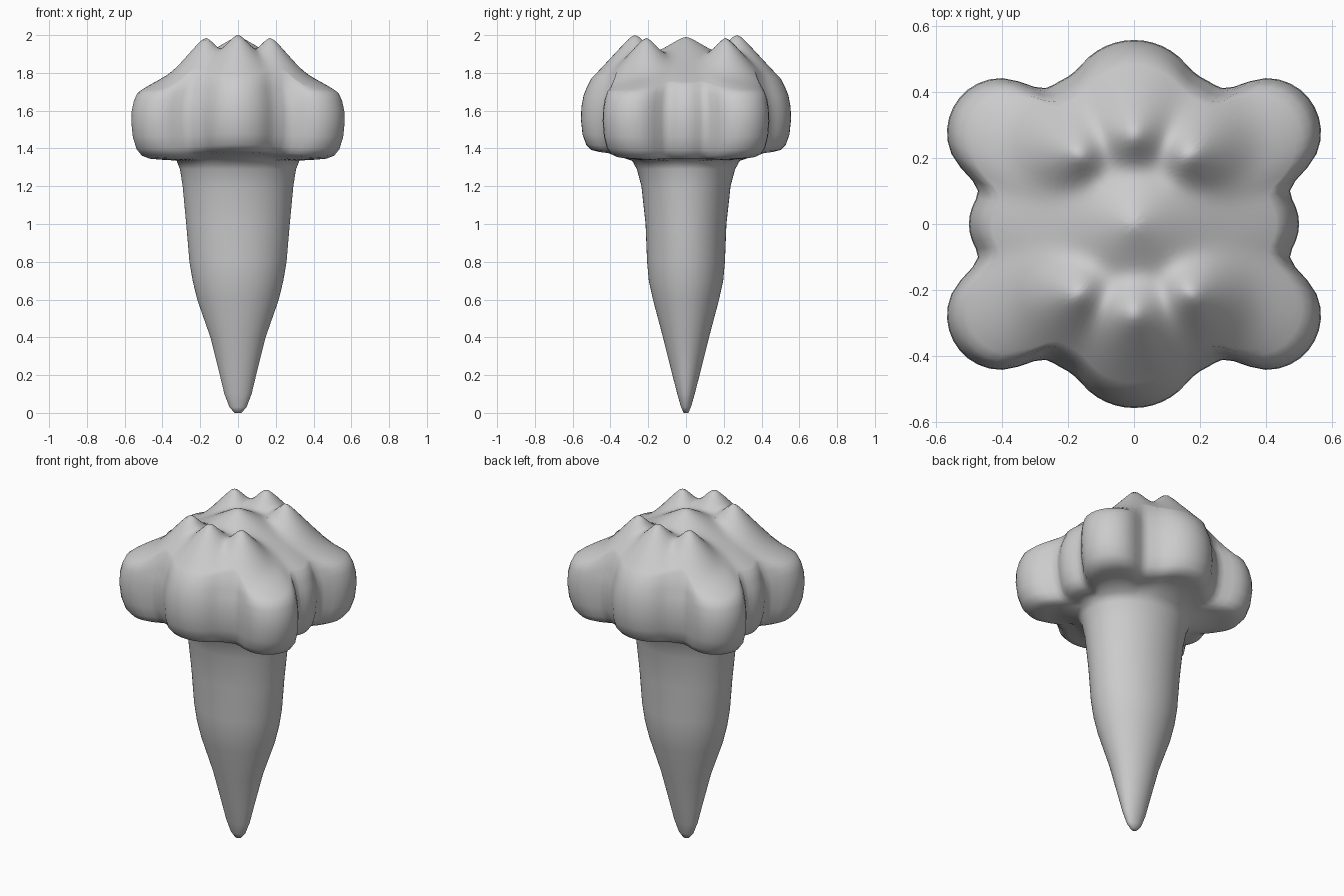
import bpy, bmesh, math

cube = bpy.data.objects.get("Cube")
if cube:
    bpy.data.objects.remove(cube, do_unlink=True)

SEGMENTS = 120

grey = bpy.data.materials.new("plain_grey")
grey.use_nodes = True
grey.diffuse_color = (0.6, 0.6, 0.6, 1)
grey.node_tree.nodes["Principled BSDF"].inputs["Base Color"].default_value = (0.6, 0.6, 0.6, 1)


def loft(name, rings, end_point):
    """Skin a stack of rings, from the bottom up; close the top at a point."""
    bm = bmesh.new()
    loops = [[bm.verts.new(p) for p in ring] for ring in rings]
    for low, high in zip(loops, loops[1:]):
        for i in range(SEGMENTS):
            j = (i + 1) % SEGMENTS
            bm.faces.new((low[i], low[j], high[j], high[i]))
    bm.faces.new(loops[0][::-1])
    tip = bm.verts.new(end_point)
    for i in range(SEGMENTS):
        bm.faces.new((loops[-1][i], loops[-1][(i + 1) % SEGMENTS], tip))
    bmesh.ops.recalc_face_normals(bm, faces=bm.faces)
    mesh = bpy.data.meshes.new(name)
    bm.to_mesh(mesh)
    bm.free()
    mesh.materials.append(grey)
    obj = bpy.data.objects.new(name, mesh)
    bpy.context.collection.objects.link(obj)
    bpy.ops.object.select_all(action='DESELECT')
    obj.select_set(True)
    bpy.context.view_layer.objects.active = obj
    bpy.ops.object.shade_smooth_by_angle(angle=math.radians(75))


angles = [2 * math.pi * i / SEGMENTS for i in range(SEGMENTS)]


def ellipse(rx, ry, z):
    return [(rx * math.cos(a), ry * math.sin(a), z) for a in angles]


# Root: tapering oval spike (half width, half depth, height)
root_profile = [
    (0.018, 0.012, 0.0), (0.045, 0.026, 0.03), (0.072, 0.046, 0.1),
    (0.096, 0.072, 0.2), (0.146, 0.122, 0.4), (0.216, 0.175, 0.6),
    (0.24, 0.197, 0.7), (0.257, 0.206, 0.8), (0.274, 0.214, 1.0),
    (0.293, 0.236, 1.2), (0.307, 0.26, 1.29), (0.325, 0.285, 1.335),
]

# Crown outline: discs for the corner, front/back and side lobes
lobes = [(sx * 0.4, sy * 0.276, 0.167) for sx in (-1, 1) for sy in (-1, 1)]
lobes += [(0, s * 0.35, 0.207) for s in (-1, 1)]
lobes += [(s * 0.36, 0, 0.14) for s in (-1, 1)]


def outline(a):
    c, s = math.cos(a), math.sin(a)
    reach = 0.475 + 0.015 * s * s
    for x, y, r in lobes:
        along, across = x * c + y * s, x * s - y * c
        if along > 0 and abs(across) < r:
            reach = max(reach, along + math.sqrt(r * r - across * across))
    return reach


raw = [outline(a) for a in angles]
radius = [(raw[i - 1] + 2 * raw[i] + raw[(i + 1) % SEGMENTS]) / 4 for i in range(SEGMENTS)]

# Cusps: a broad centre peak and six around it (x, y, height, slope)
cusps = [(0, 0, 1.99, 0.6)]
cusps += [(0, s * 0.27, 2.0, 1.1) for s in (-1, 1)]
cusps += [(sx * 0.17, sy * 0.21, 1.985, 1.17) for sx in (-1, 1) for sy in (-1, 1)]


def top_height(x, y, s):
    heights = [1.81 - 0.14 * s ** 3]
    for cx, cy, peak, slope in cusps:
        d = math.hypot(x - cx, y - cy)
        heights.append(peak - slope * (math.hypot(d, 0.02) - 0.02))
    soft = 0.024
    return min(2.0, soft * math.log(sum(math.exp((h - 1.8) / soft) for h in heights)) + 1.8)


def wall_ring(s, z, lift):
    """Ring of the crown wall, raised a little at the front and back lobes."""
    return [(s * r * math.cos(a), s * r * math.sin(a), z + lift * abs(math.sin(a)) ** 4)
            for a, r in zip(angles, radius)]


def top_ring(s):
    ring = []
    for a, r in zip(angles, radius):
        x, y = s * r * math.cos(a), s * r * math.sin(a)
        ring.append((x, y, top_height(x, y, s)))
    return ring


# Crown: flared underside, bulging wall, then the cusped top
wall = [(0.74, 1.34, 0.035), (0.83, 1.345, 0.037), (0.9, 1.36, 0.032),
        (0.95, 1.395, 0.025), (0.985, 1.46, 0.015), (1.0, 1.54, 0.015),
        (0.995, 1.6, 0.02), (0.975, 1.65, 0.03), (0.945, 1.69, 0.033)]
STEPS = 24
rings = [ellipse(*p) for p in root_profile]
rings += [wall_ring(*p) for p in wall]
rings += [top_ring(0.9 * (1 - i / STEPS)) for i in range(STEPS)]
loft("tooth", rings, (0, 0, top_height(0, 0, 0)))
